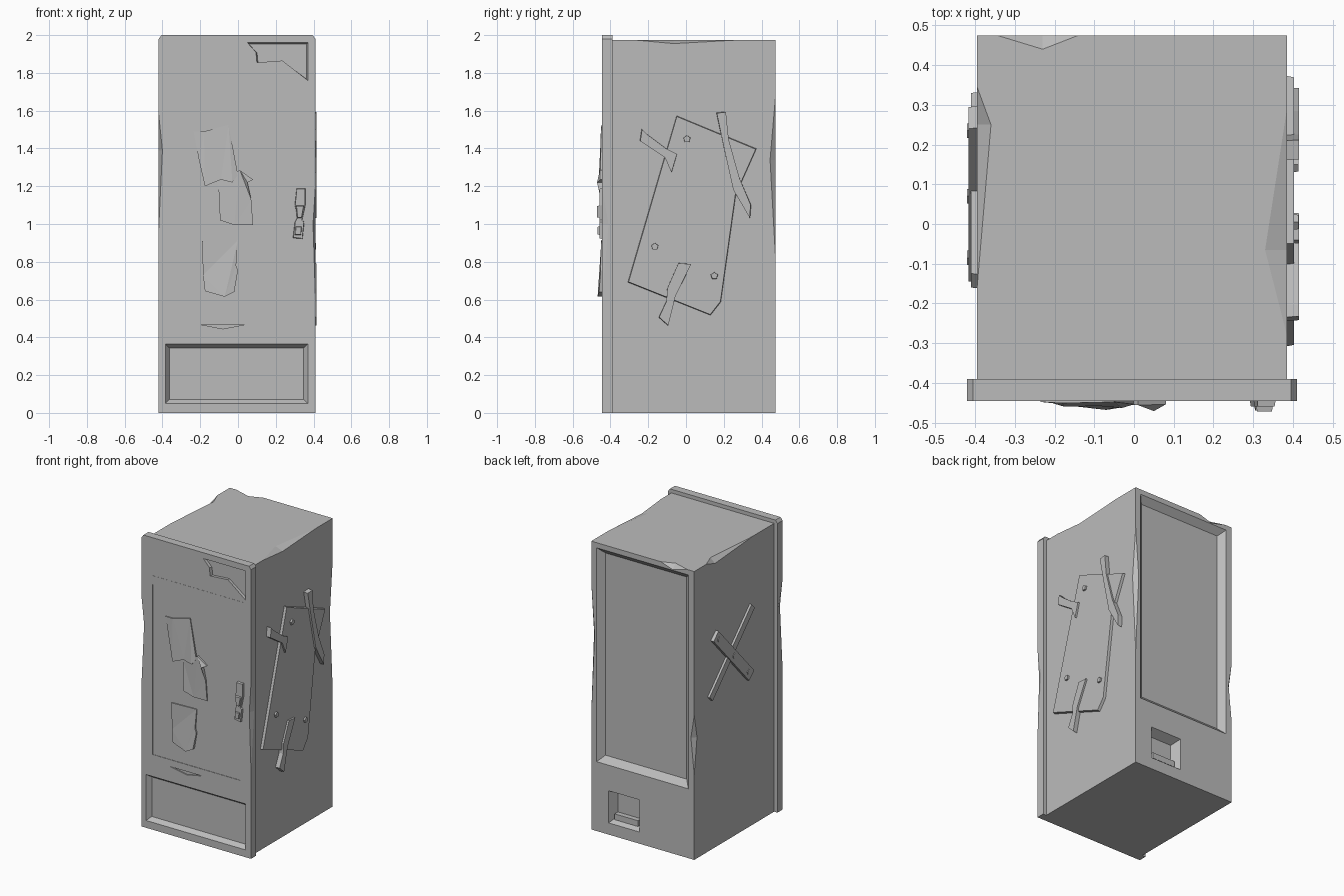
import bpy
import bmesh
import math
from mathutils import Vector

cube = bpy.data.objects.get("Cube")
if cube:
    bpy.data.objects.remove(cube)

GREY = (0.5, 0.5, 0.5, 1)
grey = bpy.data.materials.new("plain grey")
grey.use_nodes = True
grey.diffuse_color = GREY
grey.node_tree.nodes["Principled BSDF"].inputs["Base Color"].default_value = GREY


def finish(name, bm):
    """Turn a bmesh into a named grey object."""
    bmesh.ops.recalc_face_normals(bm, faces=bm.faces)
    mesh = bpy.data.meshes.new(name)
    bm.to_mesh(mesh)
    bm.free()
    mesh.materials.append(grey)
    obj = bpy.data.objects.new(name, mesh)
    bpy.context.scene.collection.objects.link(obj)
    return obj


def grow(pts, k):
    """Scale an outline about its centre so its bounds grow by k per side."""
    out = [list(p) for p in pts]
    for i in (0, 1):
        lo, hi = min(p[i] for p in pts), max(p[i] for p in pts)
        mid, half = (lo + hi) / 2, (hi - lo) / 2
        for p in out:
            p[i] = mid + (p[i] - mid) * (half + k) / half
    return out


def prism(name, pts, axis, a, b, inset=0.0):
    """Extrude an outline along x or y; a third value per point adds lift."""
    def place(p, d):
        return (d, p[0], p[1]) if axis == "x" else (p[0], d, p[1])
    bm = bmesh.new()
    sign = 1 if b > a else -1
    base = [bm.verts.new(place(p, a)) for p in pts]
    tip = [bm.verts.new(place(p, b + sign * (p[2] if len(p) > 2 else 0)))
           for p in grow(pts, -inset)]
    bm.faces.new(base)
    cap = bm.faces.new(tip)
    for i in range(len(pts)):
        j = (i + 1) % len(pts)
        bm.faces.new((base[i], base[j], tip[j], tip[i]))
    if len(pts[0]) > 2:
        bmesh.ops.triangulate(bm, faces=[cap])
    return finish(name, bm)


def rect(u0, u1, v0, v1):
    return [(u0, v0), (u1, v0), (u1, v1), (u0, v1)]


def subtract(target, cutter):
    """Cut one object from another and discard the cutter."""
    mod = target.modifiers.new("cut", "BOOLEAN")
    mod.operation = "DIFFERENCE"
    mod.solver = "EXACT"
    mod.object = cutter
    cutter.hide_render = True
    bpy.context.view_layer.update()
    graph = bpy.context.evaluated_depsgraph_get()
    target_mesh = bpy.data.meshes.new_from_object(target.evaluated_get(graph))
    target.modifiers.clear()
    target.data = target_mesh
    bpy.data.objects.remove(cutter)


def recess(target, pts, face, depth, inset=0.0):
    """Sink an outline into a front or back face, with sloping walls."""
    wide = grow(pts, inset / 2)
    subtract(target, prism("cutter", wide, "y", face - depth / 2, face + depth, 1.5 * inset))


def dent(target, e1, e2, t, s):
    """Knock a dent into an edge; t and s lie on the two adjoining faces."""
    e1, e2, t, s = map(Vector, (e1, e2, t, s))
    mid = (e1 + e2) / 2
    deep = (t + s) / 2
    deep -= (e2 - e1) * ((deep - mid).dot(e2 - e1) / (e2 - e1).length_squared)
    bm = bmesh.new()
    verts = [bm.verts.new(p) for p in (e1, e2, t, s, mid + (mid - deep) * 2)]
    bmesh.ops.convex_hull(bm, input=verts)
    subtract(target, finish("cutter", bm))


# Cabinet with battered edges
L, R, B, T = -0.395, 0.385, 0.475, 1.975
body = prism("cabinet_body", rect(L, R, 0, T), "y", -0.39, B)
dent(body, (R, 0.29, T), (R, -0.28, T), (0.33, -0.065, T), (R, -0.065, 1.955))
dent(body, (L, 0.345, T), (L, -0.16, T), (-0.36, 0.25, T), (L, 0.25, 1.945))
dent(body, (-0.345, B, T), (-0.14, B, T), (-0.23, 0.44, T), (-0.23, B, 1.945))
dent(body, (R, B, 1.69), (R, B, 0.8), (R, 0.445, 1.34), (0.36, B, 1.34))
dent(body, (L, B, 0.99), (L, B, 0.58), (L, 0.445, 0.83), (-0.37, B, 0.83))

# Back panel recess and outlet
recess(body, rect(-0.35, 0.345, 0.475, 1.94), B, -0.04, 0.04)
recess(body, rect(0.02, 0.255, 0.08, 0.3), B, -0.06, 0.03)
prism("outlet_ledge", rect(0.05, 0.225, 0.1, 0.14), "y", 0.41, 0.45)

# Front door with clipped top corners
F = -0.445
door = prism("front_door", [(-0.42, 0), (0.41, 0), (0.41, 1.98), (0.395, 2),
                            (-0.405, 2), (-0.42, 1.98)], "y", -0.39, F)
recess(door, rect(-0.385, 0.37, 0.05, 0.365), F, 0.03, 0.022)
recess(door, rect(-0.335, 0.325, 0.515, 1.68), F, 0.003)
recess(door, [(-0.2, 0.468), (0.04, 0.468), (-0.08, 0.445)], F, 0.008)
recess(door, [(0.05, 1.96), (0.37, 1.96), (0.37, 1.76), (0.235, 1.865),
              (0.1, 1.855), (0.095, 1.91)], F, 0.02, 0.008)
dent(door, (-0.42, F, 1.58), (-0.42, F, 0.97), (-0.4, F, 1.39), (-0.42, -0.395, 1.39))
dent(door, (0.41, F, 1.2), (0.41, F, 0.6), (0.397, F, 1.0), (0.41, -0.41, 1.0))
prism("door_seam", rect(-0.35, 0.37, 1.736, 1.741), "y", F + 0.01, F - 0.001)

# Torn sheets stuck on the door, with curled corners
sheets = {
    "upper_sheet": [(-0.235, 1.49, 0), (-0.18, 1.49, 0.003), (-0.05, 1.525, 0),
                    (0, 1.26, 0.006), (-0.03, 1.22, 0.015), (-0.09, 1.235, 0.01),
                    (-0.175, 1.2, 0.012), (-0.205, 1.33, 0.003)],
    "middle_sheet": [(-0.105, 1.235, 0), (-0.02, 1.24, 0.004), (0.01, 1.285, 0.008),
                     (0.08, 1.235, 0.006), (0.05, 1.22, 0.023), (0.07, 1.13, 0.003),
                     (0.08, 0.995, 0.002), (-0.02, 0.995, 0.004), (-0.095, 1.02, 0.008)],
    "lower_sheet": [(-0.19, 0.91, 0.002), (0, 0.915, 0), (-0.01, 0.78, 0.005),
                    (0, 0.755, 0.004), (-0.02, 0.64, 0.012), (-0.07, 0.615, 0.02),
                    (-0.175, 0.645, 0.008), (-0.185, 0.73, 0.002)],
}
for name, pts in sheets.items():
    prism(name, pts, "y", F + 0.01, F - 0.003)

# Broken door handle
prism("handle_plate", [(0.31, 1.19), (0.358, 1.19), (0.358, 1.1), (0.34, 1.02), (0.352, 1.01),
                       (0.342, 0.92), (0.29, 0.925), (0.3, 1.01), (0.315, 1.035), (0.3, 1.1)],
      "y", F + 0.01, F - 0.014, 0.004)
prism("handle_grip", [(0.305, 1.1), (0.352, 1.1), (0.338, 1.03), (0.312, 1.03)],
      "y", F, F - 0.027, 0.005)
prism("handle_foot", [(0.302, 0.99), (0.34, 0.99), (0.336, 0.94), (0.3, 0.94)],
      "y", F, F - 0.024, 0.005)


def bolt(name, y, z, start, end):
    ring = [(y + 0.022 * math.sin(math.tau * i / 5), z + 0.022 * math.cos(math.tau * i / 5))
            for i in range(5)]
    prism(name, ring, "x", start, end, 0.003)


# Patch plate, bolts and twisted straps on the +x side
prism("patch_plate", [(-0.05, 1.575), (0.375, 1.4), (0.265, 1.155), (0.185, 0.585),
                      (0.13, 0.515), (-0.31, 0.69)], "x", R - 0.01, 0.403, 0.006)
for i, (y, z) in enumerate([(0.005, 1.45), (-0.165, 0.88), (0.15, 0.725)]):
    bolt(f"patch_bolt_{i + 1}", y, z, R, 0.414)
straps = [
    [(-0.235, 1.505), (-0.205, 1.475), (-0.105, 1.4), (-0.045, 1.37), (-0.075, 1.27),
     (-0.11, 1.35), (-0.245, 1.44)],
    [(0.16, 1.59), (0.21, 1.595), (0.225, 1.45), (0.285, 1.24), (0.345, 1.1),
     (0.34, 1.03), (0.25, 1.18), (0.2, 1.4)],
    [(-0.04, 0.795), (0.03, 0.79), (-0.055, 0.62), (-0.095, 0.46), (-0.145, 0.505),
     (-0.105, 0.59), (-0.1, 0.66)],
]
for i, pts in enumerate(straps):
    prism(f"strap_{i + 1}", pts, "x", R - 0.01, 0.415, 0.003)


def plank(name, start, end, width, out):
    a, b = Vector(start), Vector(end)
    side = (b - a).orthogonal().normalized() * width / 2
    prism(name, [tuple(p) for p in (a + side, b + side, b - side, a - side)],
          "x", L + 0.01, out, 0.003)


# Crossed planks on the -x side
plank("long_plank", (0.315, 1.04), (-0.145, 1.51), 0.05, -0.41)
plank("short_plank", (0.27, 1.46), (-0.12, 1.04), 0.075, -0.416)
for i, (y, z) in enumerate([(0.235, 1.425), (0.07, 1.25), (-0.085, 1.08)]):
    bolt(f"plank_bolt_{i + 1}", y, z, L, -0.42)
